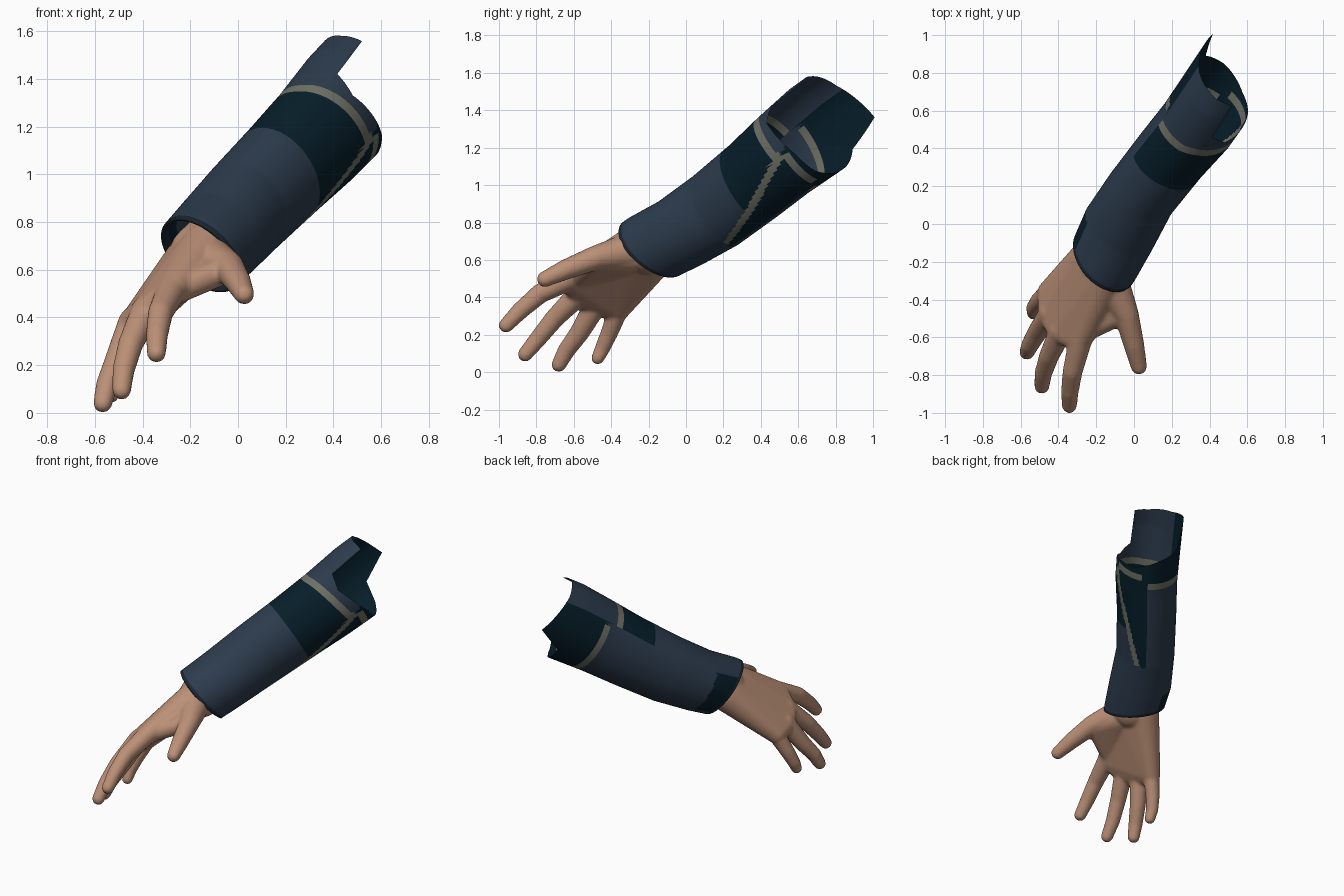
import bpy, bmesh, math
from mathutils import Vector

if "Cube" in bpy.data.objects:
    bpy.data.objects.remove(bpy.data.objects["Cube"])


def material(name, rgb):
    m = bpy.data.materials.new(name)
    m.use_nodes = True
    m.diffuse_color = (*rgb, 1)
    m.node_tree.nodes["Principled BSDF"].inputs["Base Color"].default_value = (*rgb, 1)
    return m


skin = material("skin", (0.50, 0.28, 0.185))
cloth = [material("slate blue cloth", (0.025, 0.044, 0.073)),
         material("dark teal cloth", (0.002, 0.013, 0.023)),
         material("pale grey piping", (0.16, 0.165, 0.13)),
         material("navy trim", (0.010, 0.018, 0.030))]
BLUE, TEAL, PIPING, TRIM = range(4)


def add_object(name, bm, mats):
    mesh = bpy.data.meshes.new(name)
    bm.to_mesh(mesh)
    bm.free()
    obj = bpy.data.objects.new(name, mesh)
    bpy.context.collection.objects.link(obj)
    for m in mats:
        mesh.materials.append(m)
    for p in mesh.polygons:
        p.use_smooth = True
    return obj


def lerp_table(table, x):
    """Straight-line lookup in rows that start with their key."""
    if x <= table[0][0]:
        return table[0][1:]
    for a, b in zip(table, table[1:]):
        if x <= b[0]:
            f = (x - a[0]) / (b[0] - a[0])
            return [p + (q - p) * f for p, q in zip(a[1:], b[1:])]
    return table[-1][1:]


# Sleeve frame: axis runs from wrist to elbow, up and side lie across it
WRIST = Vector((-0.15, -0.20, 0.66))
AXIS = Vector((0.6, 0.9, 0.64)).normalized()
SIDE = AXIS.cross(Vector((0, 0, 1))).normalized()
UP = SIDE.cross(AXIS)

# distance along arm, side shift, up shift, side radius, up radius
SECTIONS = [(0, -.012, 0, .195, .20), (.2, -.035, -.02, .205, .205),
            (.45, -.045, -.028, .193, .222), (.75, -.025, -.022, .197, .233),
            (1.0, 0, -.01, .205, .246), (1.25, .004, 0, .208, .262)]
# angle round the arm, where the torn elbow edge ends
ELBOW_EDGE = [(0, 1.366), (27, 1.37), (30, 1.13), (57, 1.096), (115, 1.18),
              (150, 1.198), (197, 1.269), (234, 1.305), (255, 1.495),
              (315, 1.40), (360, 1.366)]


def sleeve_point(t, deg, inset=0):
    dv, du, rv, ru = lerp_table(SECTIONS, t)
    a = math.radians(deg)
    return (WRIST + AXIS * t + SIDE * (dv + (rv - inset) * math.sin(a))
            + UP * (du + (ru - inset) * math.cos(a)))


def cuff_start(deg):
    a = math.radians(deg)
    return 0.008 - 0.033 * math.sin(a) - 0.038 * math.cos(a)


def signed(deg):
    return deg if deg < 305 else deg - 360


def band_centre(a):
    """Distance along the arm of the piping that circles the elbow."""
    if a < 108:
        return 0.98 + 0.0008 * max(a, 0)
    return 1.13 if a < 176 else 1.07


def sleeve_colour(t, deg, on_band):
    if t - cuff_start(deg) < 0.02:
        return TRIM
    a = signed(deg)
    seam = 160 - 55 * (t - 0.45) / 0.64
    # piping: diagonal seam, then the bands with short gaps between them
    if 0.45 < t < 1.1 and abs(a - seam) < 5.5:
        return PIPING
    if on_band and (a < 166 or 176 < a < 300):
        return PIPING
    # dark panels
    upper = a <= seam and 0.70 < t < band_centre(a)
    under = seam < a < 177 and t > 0.45
    outer = a > 176 and t > 1.07
    cuff_patch = (a > 222 or a < -50) and t < 0.2
    return TEAL if upper or under or outer or cuff_patch else BLUE


# Sleeve: one open sheet with a folded-in cuff, its rows following the piping
COLS = 120
SPANS = (4, 50, 22, 4, 24)
bm = bmesh.new()
grid = []
for i in range(COLS):
    deg = 360 * i / COLS
    t0, t1 = cuff_start(deg), lerp_table(ELBOW_EDGE, deg)[0]
    centre = min(band_centre(signed(deg)), t1 - 0.03)
    stops = (t0, t0 + 0.02, 0.70, centre - 0.023, centre + 0.023, t1)
    column = [bm.verts.new(sleeve_point(t0 + 0.05, deg, 0.022)),
              bm.verts.new(sleeve_point(t0 - 0.004, deg, 0.012)),
              bm.verts.new(sleeve_point(t0, deg))]
    for a, b, count in zip(stops, stops[1:], SPANS):
        column += [bm.verts.new(sleeve_point(a + (b - a) * (k + 1) / count, deg))
                   for k in range(count)]
    grid.append(column)
band_row = 2 + sum(SPANS[:3])
for i in range(COLS):
    left, right = grid[i], grid[(i + 1) % COLS]
    deg = 360 * (i + 0.5) / COLS
    for j in range(len(left) - 1):
        face = bm.faces.new((left[j], right[j], right[j + 1], left[j + 1]))
        t = (face.calc_center_median() - WRIST).dot(AXIS)
        on_band = band_row <= j < band_row + SPANS[3]
        face.material_index = TRIM if j < 2 else sleeve_colour(t, deg, on_band)
add_object("sleeve", bm, cloth)


# Hand: tapered limbs and a palm fused into one skin
hand = bmesh.new()


def hull(*balls):
    """Add the convex wrap of several (centre, radius) balls to the hand."""
    part = bmesh.new()
    for centre, radius in balls:
        ball = bmesh.ops.create_icosphere(part, subdivisions=3, radius=radius)
        bmesh.ops.translate(part, verts=ball["verts"], vec=Vector(centre))
    wrap = bmesh.ops.convex_hull(part, input=part.verts[:])
    inside = [g for g in wrap["geom_interior"] if isinstance(g, bmesh.types.BMVert)]
    bmesh.ops.delete(part, geom=inside, context="VERTS")
    bmesh.ops.recalc_face_normals(part, faces=part.faces[:])
    mesh = bpy.data.meshes.new("hand_part")
    part.to_mesh(mesh)
    part.free()
    hand.from_mesh(mesh)
    bpy.data.meshes.remove(mesh)


def chain(points, radii):
    balls = list(zip(points, radii))
    for a, b in zip(balls, balls[1:]):
        hull(a, b)


# knuckle, two joints and tip of each finger
FINGERS = {
    "index": [(-.28, -.60, .51), (-.325, -.78, .42), (-.34, -.89, .325), (-.342, -.962, .25)],
    "middle": [(-.385, -.56, .43), (-.45, -.70, .29), (-.48, -.79, .18), (-.488, -.86, .095)],
    "ring": [(-.44, -.47, .38), (-.51, -.57, .21), (-.55, -.64, .115), (-.567, -.68, .04)],
    "pinky": [(-.445, -.355, .35), (-.505, -.41, .21), (-.53, -.445, .13), (-.533, -.472, .075)],
}
for name, points in FINGERS.items():
    slim = 0.88 if name == "pinky" else 1
    chain(points, [r * slim for r in (0.063, 0.053, 0.047, 0.040)])

# palm slab, a little beyond the knuckles
palm = [((-.135, -.26, .685), .11), ((-.20, -.15, .635), .11)]
palm += [(Vector(p[0]).lerp(Vector(p[1]), 0.1), 0.061) for p in FINGERS.values()]
hull(*palm)

# thumb, its mound and web, and the forearm stub
chain([(-.13, -.29, .65), (-.04, -.48, .612), (0, -.64, .55), (.026, -.755, .497)],
      [0.10, 0.066, 0.055, 0.043])
hull(((-.13, -.30, .62), .09), ((-.06, -.47, .60), .06), ((-.26, -.57, .51), .055))
hull((WRIST, 0.14), (WRIST + AXIS * 0.22, 0.13))

hand_obj = add_object("hand", hand, [skin])
remesh = hand_obj.modifiers.new("fuse", "REMESH")
remesh.mode = "VOXEL"
remesh.voxel_size = 0.01
remesh.use_smooth_shade = True
soften = hand_obj.modifiers.new("soften", "SMOOTH")
soften.factor = 0.5
soften.iterations = 8
